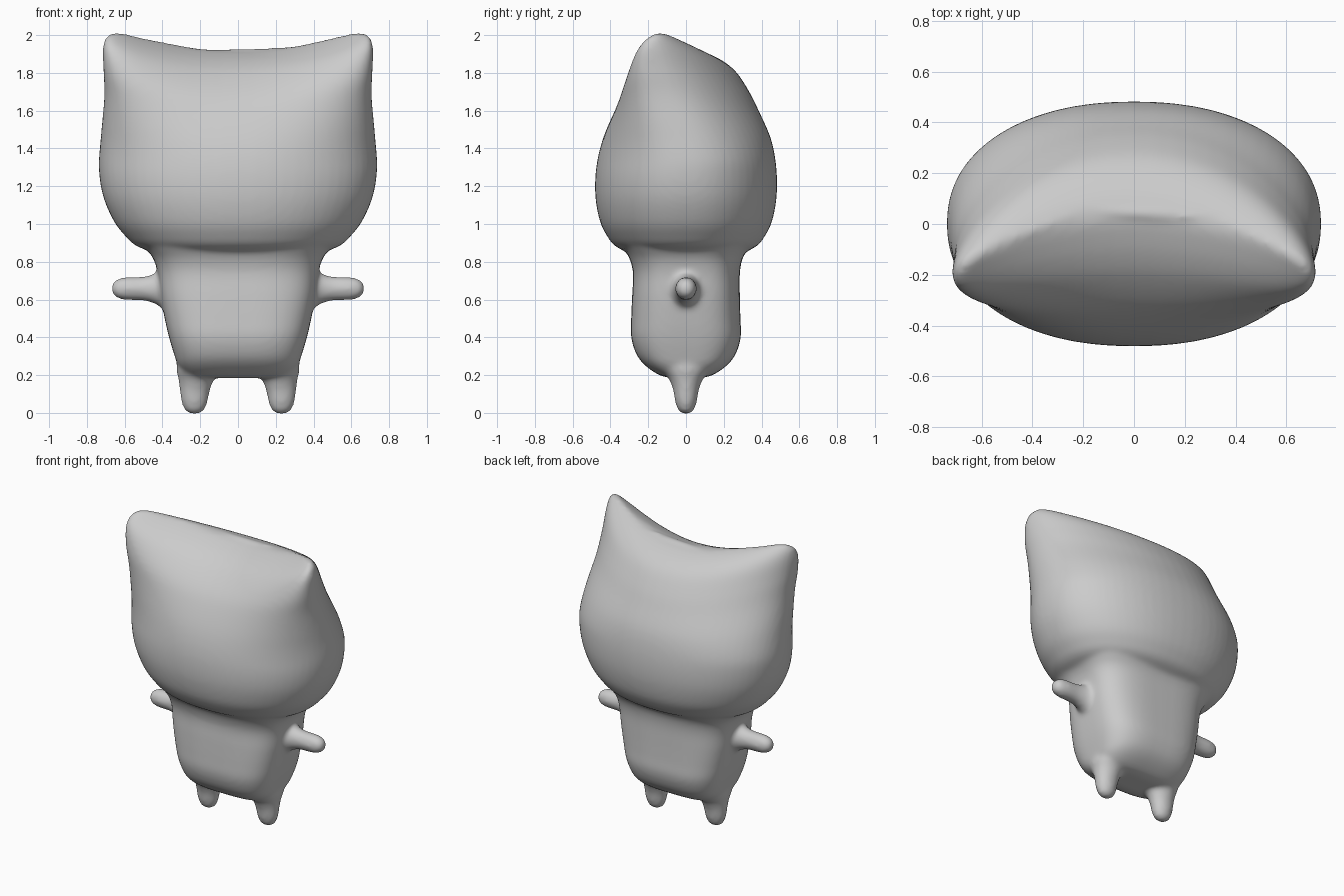
import bpy, bmesh, math
from mathutils import Matrix, Vector

cube = bpy.data.objects.get("Cube")
if cube:
    bpy.data.objects.remove(cube)

clay = bpy.data.materials.new("plain_grey")
clay.use_nodes = True
clay.diffuse_color = (0.6, 0.6, 0.6, 1)
clay.node_tree.nodes["Principled BSDF"].inputs["Base Color"].default_value = (0.6, 0.6, 0.6, 1)


def smooth_rows(rows, steps=5):
    """Catmull-Rom through the profile rows."""
    rows = [Vector(r) for r in rows]
    out = []
    for i in range(len(rows) - 1):
        a, b = rows[max(i - 1, 0)], rows[i]
        c, d = rows[i + 1], rows[min(i + 2, len(rows) - 1)]
        for s in range(steps):
            t = s / steps
            out.append(0.5 * (2 * b + (c - a) * t + (2 * a - 5 * b + 4 * c - d) * t * t
                              + (3 * b - a - 3 * c + d) * t ** 3))
    return out + [rows[-1]]


def loft(bm, rows, power=2.0, place=lambda p: p, sides=64):
    """Skin stacked superellipse rings; row = height, half width, front, back."""
    rings = []
    for z, w, front, back in smooth_rows(rows):
        ring = []
        for k in range(sides):
            a = math.tau * k / sides
            c, s = math.cos(a), math.sin(a)
            x = w * math.copysign(abs(c) ** (2 / power), c)
            y = (front + back) / 2 + (back - front) / 2 * math.copysign(abs(s) ** (2 / power), s)
            ring.append(bm.verts.new(place(Vector((x, y, z)))))
        rings.append(ring)
    for lo, hi in zip(rings, rings[1:]):
        for k in range(sides):
            j = (k + 1) % sides
            bm.faces.new((lo[k], lo[j], hi[j], hi[k]))
    bm.faces.new(rings[0][::-1])
    bm.faces.new(rings[-1])


def pull_ears(p):
    """Raise the top corners into ears and bring them forward."""
    t = min(max((p.z - 1.3) / 0.55, 0), 1)
    t = t * t * (3 - 2 * t)
    r = (p.x / 0.62) ** 2
    return Vector((p.x, p.y - 0.17 * r * t, p.z + 0.1 * r * t))


bm = bmesh.new()

# Head: rounded below, closing to a ridge that runs from ear to ear
loft(bm, [(0.83, 0.38, -0.26, 0.26), (0.88, 0.53, -0.37, 0.37), (0.94, 0.6, -0.42, 0.42),
          (1.02, 0.66, -0.457, 0.457), (1.15, 0.715, -0.48, 0.48), (1.3, 0.737, -0.475, 0.478),
          (1.45, 0.725, -0.44, 0.45), (1.6, 0.708, -0.375, 0.385), (1.7, 0.712, -0.31, 0.335),
          (1.8, 0.715, -0.21, 0.27), (1.86, 0.7, -0.12, 0.2), (1.9, 0.66, -0.03, 0.12),
          (1.915, 0.6, 0.02, 0.07)], 2.2, pull_ears)

# Body: boxy, widening to the neck
loft(bm, [(0.185, 0.2, -0.08, 0.08), (0.2, 0.27, -0.14, 0.14), (0.25, 0.315, -0.215, 0.215),
          (0.31, 0.338, -0.262, 0.262), (0.4, 0.365, -0.29, 0.29), (0.5, 0.388, -0.29, 0.288),
          (0.62, 0.41, -0.285, 0.285), (0.74, 0.425, -0.28, 0.285), (0.82, 0.45, -0.3, 0.3),
          (0.9, 0.5, -0.34, 0.34), (1.0, 0.5, -0.34, 0.34)], 3.2)

for side in (-1, 1):
    # Leg: tapered stub with a rounded foot
    loft(bm, [(-0.004, 0.025, -0.022, 0.022), (0.015, 0.052, -0.042, 0.042),
              (0.06, 0.07, -0.058, 0.058), (0.12, 0.08, -0.068, 0.068),
              (0.18, 0.094, -0.09, 0.09), (0.24, 0.11, -0.13, 0.13), (0.32, 0.1, -0.13, 0.13)],
         place=lambda p: Vector((side * (0.23 - 0.1 * max(p.z - 0.1, 0)) + p.x, p.y, p.z)), sides=32)
    # Arm: stub along x, flaring into the body
    loft(bm, [(0.3, 0.1, -0.09, 0.09), (0.4, 0.1, -0.085, 0.085), (0.44, 0.08, -0.07, 0.07),
              (0.5, 0.064, -0.058, 0.058), (0.6, 0.06, -0.056, 0.056),
              (0.645, 0.047, -0.044, 0.044), (0.67, 0.02, -0.018, 0.018)],
         place=lambda p: Vector((side * p.z, p.y, 0.658 + p.x)), sides=32)

bmesh.ops.recalc_face_normals(bm, faces=bm.faces)
mesh = bpy.data.meshes.new("figure_body")
bm.to_mesh(mesh)
bm.free()
mesh.materials.append(clay)
figure = bpy.data.objects.new("figure_body", mesh)
bpy.context.collection.objects.link(figure)

# Fuse all parts into one skin and soften the joins
fuse = figure.modifiers.new("fuse", "REMESH")
fuse.mode = "VOXEL"
fuse.voxel_size = 0.014
fuse.use_smooth_shade = True
soften = figure.modifiers.new("soften", "SMOOTH")
soften.factor = 0.5
soften.iterations = 10
for p in mesh.polygons:
    p.use_smooth = True
